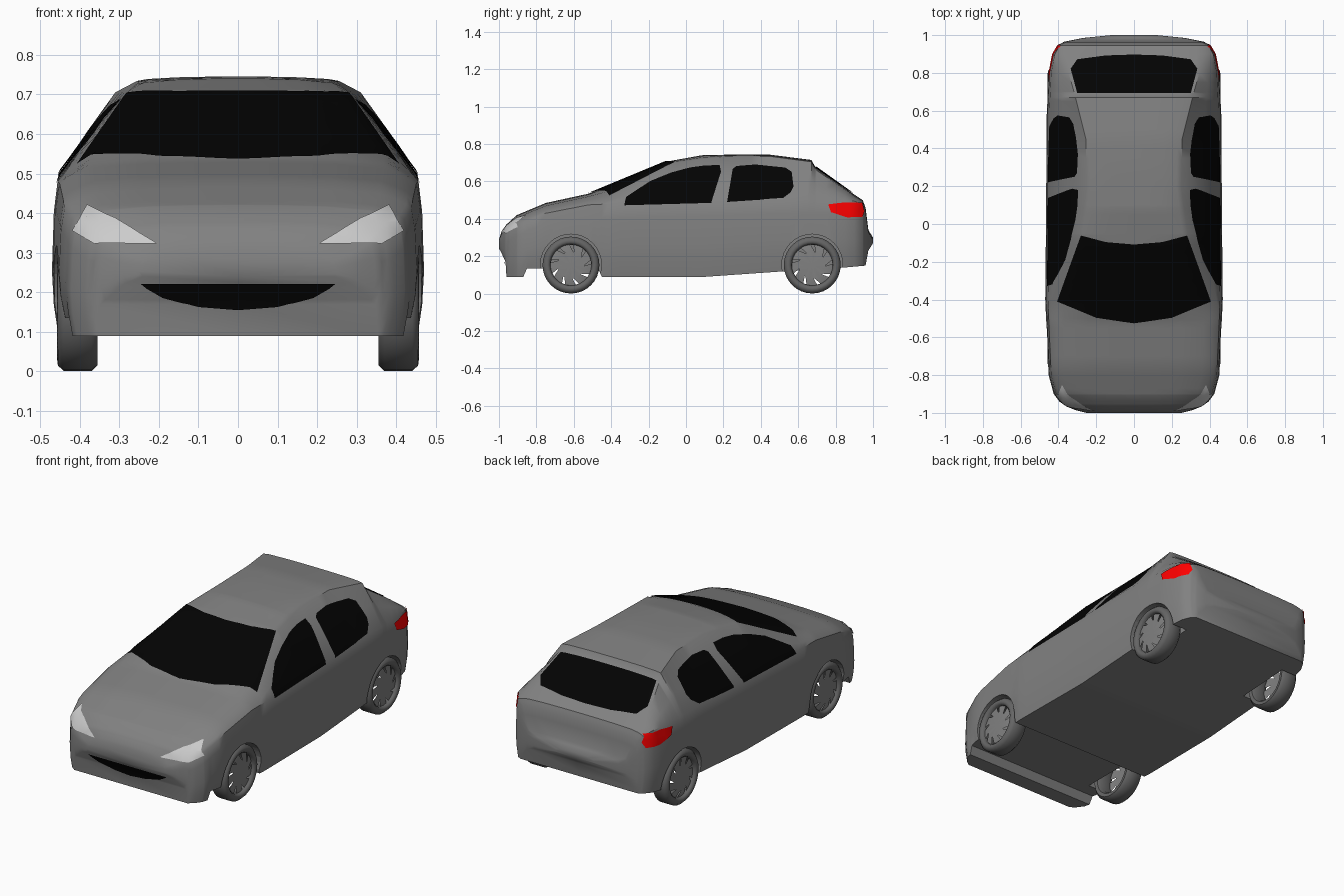
import bpy, bmesh, math
from mathutils import Vector
from mathutils.bvhtree import BVHTree

if "Cube" in bpy.data.objects:
    bpy.data.objects.remove(bpy.data.objects["Cube"])


def material(name, col):
    m = bpy.data.materials.new(name)
    m.diffuse_color = (*col, 1)
    m.use_nodes = True
    m.node_tree.nodes["Principled BSDF"].inputs["Base Color"].default_value = m.diffuse_color
    return m


PAINT = material("grey_paint", (0.22, 0.22, 0.22))
RUBBER = material("tyre_grey", (0.13, 0.13, 0.13))
GLASS = material("dark_glass", (0.001, 0.001, 0.001))
RED = material("red_lens", (1, 0, 0))
CLEAR = material("clear_lens", (0.65, 0.65, 0.65))


def make(name, bm, mat, angle=35):
    me = bpy.data.meshes.new(name)
    bm.to_mesh(me)
    bm.free()
    ob = bpy.data.objects.new(name, me)
    bpy.context.collection.objects.link(ob)
    me.materials.append(mat)
    smooth(ob, angle)
    return ob


def smooth(ob, angle):
    bpy.ops.object.select_all(action='DESELECT')
    ob.select_set(True)
    bpy.context.view_layer.objects.active = ob
    bpy.ops.object.shade_smooth_by_angle(angle=math.radians(angle))


def interp(keys, y):
    for a, b in zip(keys, keys[1:]):
        if y <= b[0]:
            f = max(0, (y - a[0]) / (b[0] - a[0]))
            return a[1] + (b[1] - a[1]) * f
    return keys[-1][1]


# Body control curves along the length: (y, value)
BOTTOM = [(-1, .24), (-.99, .225), (-.965, .17), (-.96, .09), (-.87, .09), (-.85, .135),
          (-.47, .135), (-.45, .09), (.1, .09), (.53, .12), (.85, .14), (.96, .15), (.975, .23), (1, .27)]
WIDTH = [(-1, .25), (-.985, .31), (-.965, .36), (-.94, .395), (-.9, .425), (-.8, .452), (-.4, .47),
         (0, .466), (.6, .462), (.8, .452), (.9, .432), (.945, .405), (.965, .37), (.985, .27), (1, .12)]
BELT = [(-1, .27), (-.97, .315), (-.9, .37), (-.75, .43), (-.52, .475), (-.3, .485), (.5, .505),
        (.9, .495), (.945, .475), (.96, .44), (.975, .33), (1, .285)]
RAIL_W = [(-1, .22), (-.96, .32), (-.9, .375), (-.8, .4), (-.41, .41), (-.06, .285), (.2, .25),
          (.45, .255), (.67, .31), (.69, .315), (.85, .36), (.9, .37), (.945, .36), (.975, .27), (1, .09)]
RAIL_Z = [(-1, .285), (-.96, .345), (-.9, .395), (-.75, .455), (-.52, .505), (-.41, .518), (-.06, .7),
          (.2, .732), (.45, .734), (.67, .705), (.69, .665), (.85, .555), (.9, .515), (.945, .488),
          (.96, .455), (.975, .335), (1, .292)]
TOP = [(-1, .29), (-.985, .335), (-.96, .37), (-.905, .42), (-.75, .485), (-.52, .535), (-.11, .705),
       (.085, .74), (.3, .745), (.45, .743), (.67, .715), (.69, .68), (.9, .53), (.945, .5),
       (.96, .46), (.975, .34), (1, .3)]


def half_section(y):
    b, w, s, rw, rz, t = (interp(c, y) for c in (BOTTOM, WIDTH, BELT, RAIL_W, RAIL_Z, TOP))
    h = s - b
    bw = w * .97
    return [(w * .965, b), (w * .99, b + h * .2), (w, b + h * .42), (w * .99, b + h * .8), (bw, s),
            ((bw + rw) / 2 + .006, (s + rz) / 2), (rw, rz),
            (rw * .9, rz + (t - rz) * .5), (rw * .6, rz + (t - rz) * .85), (rw * .3, rz + (t - rz) * .97)]


# Lofted car body
stations = {round(-1 + i * .05, 3) for i in range(41)}
for c in (BOTTOM, WIDTH, BELT, RAIL_W, RAIL_Z, TOP):
    stations |= {k[0] for k in c}
bm = bmesh.new()
rings = []
for y in sorted(stations):
    hs = half_section(y)
    loop = [(0, interp(BOTTOM, y))] + hs + [(0, interp(TOP, y))] + [(-x, z) for x, z in reversed(hs)]
    rings.append([bm.verts.new((x, y, z)) for x, z in loop])
n = len(rings[0])
for a, b in zip(rings, rings[1:]):
    for i in range(n):
        j = (i + 1) % n
        bm.faces.new((a[i], a[j], b[j], b[i]))
bm.faces.new(rings[0])
bm.faces.new(rings[-1])
bmesh.ops.recalc_face_normals(bm, faces=bm.faces)
surface = BVHTree.FromBMesh(bm)
body = make("car_body", bm, PAINT)

WHEELS = [(s, y) for s in (-1, 1) for y in (-.615, .675)]

# Wheel wells cut out of the body
for s, y in WHEELS:
    bpy.ops.mesh.primitive_cylinder_add(vertices=32, radius=.163, depth=.3,
                                        location=(s * .485, y, .155), rotation=(0, math.pi / 2, 0))
    cutter = bpy.context.object
    cutter.name = "well_cutter"
    cutter.hide_render = True
    mod = body.modifiers.new("well", 'BOOLEAN')
    mod.operation, mod.solver, mod.object = 'DIFFERENCE', 'EXACT', cutter
    bpy.context.view_layer.objects.active = body
    bpy.ops.object.modifier_apply(modifier=mod.name)
    bpy.data.objects.remove(cutter)
smooth(body, 42)


def panel(name, pts, ray, mat, offset=.004, step=.025):
    """Project a flat outline onto the body along the ray direction."""
    ray = Vector(ray)
    axis = max(range(3), key=lambda i: abs(ray[i]))
    u, v = [i for i in range(3) if i != axis]
    bm = bmesh.new()
    verts = []
    for p in pts:
        co = Vector((0, 0, 0))
        co[u], co[v] = p
        verts.append(bm.verts.new(co))
    bm.faces.new(verts)
    for ax in (u, v):
        no = Vector((0, 0, 0))
        no[ax] = 1
        for k in range(-40, 41):
            bmesh.ops.bisect_plane(bm, geom=bm.verts[:] + bm.edges[:] + bm.faces[:],
                                   plane_co=no * k * step, plane_no=no)
    for p in bm.verts:
        hit = surface.ray_cast(p.co - ray * 2, ray)
        if hit[0] is None:
            hit = surface.find_nearest(p.co - ray)
        p.co = hit[0] + hit[1] * offset
    bm.normal_update()
    if sum(f.normal.dot(ray) * f.calc_area() for f in bm.faces) > 0:
        bmesh.ops.reverse_faces(bm, faces=bm.faces)
    return make(name, bm, mat, 42)


def both(half):
    return half + [(-x, z) for x, z in reversed(half) if x]


# Windscreen, rear window and grille
panel("windscreen", both([(0, -.525), (.2, -.495), (.405, -.41), (.28, -.06), (.15, -.095), (0, -.108)]),
      (0, 0, -1), GLASS)
panel("rear_window", both([(0, .895), (.15, .89), (.3, .87), (.335, .82), (.3, .692)]), (0, 0, -1), GLASS)
panel("grille", both([(0, .155), (.1, .163), (.19, .187), (.23, .21), (.245, .222)]), (0, 1, 0), GLASS)

# Side windows and lamps on both sides
for s in (-1, 1):
    ray = (-s, 0, 0)
    panel("front_side_window", [(-.33, .472), (-.32, .515), (-.19, .6), (-.08, .645), (.02, .672), (.1, .683),
                                (.18, .685), (.187, .65), (.135, .485)], ray, GLASS)
    panel("rear_side_window", [(.22, .49), (.25, .665), (.27, .68), (.37, .688), (.53, .672), (.565, .65),
                               (.575, .57), (.56, .54), (.52, .51)], ray, GLASS)
    panel("tail_light", [(.76, .477), (.85, .488), (.94, .484), (.95, .44), (.94, .41),
                         (.86, .408), (.775, .435)], ray, RED, .005)
    panel("headlight", [(s * x, z) for x, z in [(.205, .322), (.36, .322), (.415, .355), (.38, .418),
                                                (.31, .385)]], (0, 1, 0), CLEAR, .005)


# Wheels: lathed tyre with a rim of slanted spokes
def polar(s, x, r, a, y):
    return (s * x, y + r * math.cos(a), .153 + r * math.sin(a))


TYRE = [(.375, .108), (.358, .118), (.355, .138), (.37, .152), (.44, .152), (.455, .138),
        (.457, .122), (.448, .112), (.43, .108)]
for s, y in WHEELS:
    bm = bmesh.new()
    N = 32
    rows = [[bm.verts.new(polar(s, x, r, i * math.tau / N, y)) for i in range(N)] for x, r in TYRE]
    for k in range(len(rows)):
        a, b = rows[k], rows[(k + 1) % len(rows)]
        for i in range(N):
            j = (i + 1) % N
            bm.faces.new((a[i], a[j], b[j], b[i]))
    bmesh.ops.recalc_face_normals(bm, faces=bm.faces)
    make("tyre", bm, RUBBER, 50)

    bm = bmesh.new()
    K = 9
    step = math.tau / K
    hub = []
    for i in range(K):
        a = i * step
        p = [bm.verts.new(polar(s, .446, .072, a + d * step, y)) for d in (0, .5, .9)]
        q = [bm.verts.new(polar(s, .438, .11, a + d * step, y)) for d in (.35, .75, 1.1)]
        hub += p
        bm.faces.new((p[0], q[0], q[1], p[1]))
        bm.faces.new((p[1], q[1], q[2], p[2]))
    centre = bm.verts.new(polar(s, .44, 0, 0, y))
    for i in range(len(hub)):
        bm.faces.new((centre, hub[i], hub[(i + 1) % len(hub)]))
    bm.normal_update()
    for f in bm.faces:
        if f.normal.x * s < 0:
            f.normal_flip()
    make("wheel_rim", bm, PAINT, 30)
